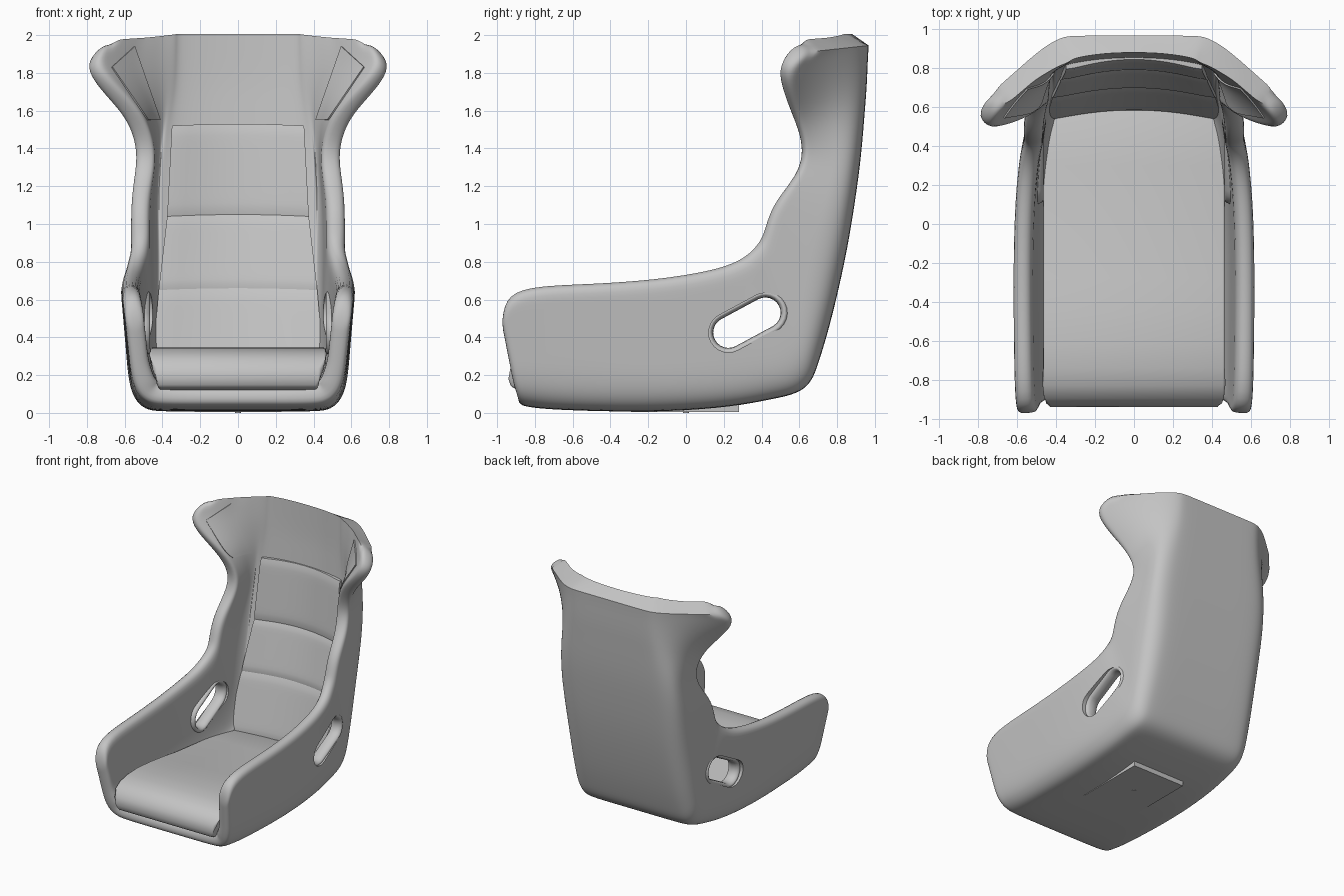
import bpy, bmesh, math
from mathutils import Vector

if "Cube" in bpy.data.objects:
    bpy.data.objects.remove(bpy.data.objects["Cube"], do_unlink=True)

GREY = (0.55, 0.55, 0.55, 1)
mat = bpy.data.materials.new("seat_grey")
mat.use_nodes = True
mat.diffuse_color = GREY
mat.node_tree.nodes["Principled BSDF"].inputs["Base Color"].default_value = GREY


def make(name, bm):
    bmesh.ops.recalc_face_normals(bm, faces=bm.faces)
    mesh = bpy.data.meshes.new(name)
    bm.to_mesh(mesh)
    bm.free()
    ob = bpy.data.objects.new(name, mesh)
    bpy.context.collection.objects.link(ob)
    mesh.materials.append(mat)
    return ob


def select(ob):
    bpy.ops.object.select_all(action='DESELECT')
    bpy.context.view_layer.objects.active = ob
    ob.select_set(True)


def apply(ob, kind, **settings):
    mod = ob.modifiers.new(kind.lower(), kind)
    for key, value in settings.items():
        setattr(mod, key, value)
    select(ob)
    bpy.ops.object.modifier_apply(modifier=mod.name)


def smooth(ob, degrees=40):
    select(ob)
    bpy.ops.object.shade_smooth_by_angle(angle=math.radians(degrees))


def skin(bm, rows, closed=False):
    """Quads between rows of vertices."""
    for a, b in zip(rows, rows[1:]):
        n = len(a)
        for j in range(n if closed else n - 1):
            k = (j + 1) % n
            bm.faces.new((a[j], a[k], b[k], b[j]))


def lerp_table(table, t):
    for (t0, *a), (t1, *b) in zip(table, table[1:]):
        if t <= t1:
            f = (t - t0) / (t1 - t0)
            return [p + (q - p) * f for p, q in zip(a, b)]
    return table[-1][1:]


# Shell stations: base y, z, rim y, z, flat half-width, corner x, rim x
STATIONS = [
    (-.9, .045, -.98, .46, .40, .545, .59), (-.83, .03, -.965, .60, .40, .55, .61),
    (-.72, .018, -.85, .67, .42, .555, .62), (-.45, .008, -.5, .68, .43, .56, .625),
    (-.1, .005, -.15, .705, .43, .57, .625), (.25, .032, .12, .75, .44, .56, .615),
    (.45, .072, .25, .79, .43, .55, .60), (.59, .1, .33, .835, .42, .54, .59),
    (.665, .16, .38, .885, .40, .53, .575), (.70, .26, .41, .935, .39, .53, .57),
    (.75, .42, .425, .99, .38, .53, .57), (.81, .66, .455, 1.08, .37, .53, .57),
    (.86, .90, .515, 1.17, .36, .53, .565), (.895, 1.12, .585, 1.26, .36, .53, .55),
    (.92, 1.3, .625, 1.36, .35, .52, .535), (.935, 1.45, .615, 1.46, .34, .5, .555),
    (.945, 1.58, .58, 1.56, .33, .47, .605), (.955, 1.7, .55, 1.66, .32, .44, .70),
    (.96, 1.8, .535, 1.76, .32, .42, .79), (.963, 1.88, .56, 1.84, .32, .41, .82),
    (.967, 1.945, .645, 1.91, .32, .40, .765)]
# Wall thickness from the middle outwards to the rim
THICK = [.085, .09, .115, .13, .13, .12, .11]


def section(by, bz, ry, rz, wf, wc, wr):
    """U section: flat base, rounded corner, wall up to the rim."""
    base, rim = Vector((0, by, bz)), Vector((0, ry, rz))
    sm = min(.35, .2 / (rim - base).length)
    xm = wc + (wr - wc) * sm
    half = [(wf * .5, 0)]
    for k in range(5):
        t = k / 4
        half.append(((1 - t) ** 2 * wf + 2 * t * (1 - t) * wc + t * t * xm, t * t * sm))
    for k in range(1, 6):
        t = k / 5
        half.append((xm + (wr - xm) * t, sm + (1 - sm) * t))
    full = [(-x, s) for x, s in reversed(half)] + [(0, 0)] + half
    return [base.lerp(rim, s) + Vector((x, 0, 0)) for x, s in full]


# Shell: outer skin, inner skin offset inward, rounded rim, crisp top
bm = bmesh.new()
outer = [[bm.verts.new(p) for p in section(*st)] for st in STATIONS]
skin(bm, outer)
bmesh.ops.recalc_face_normals(bm, faces=bm.faces)
bm.normal_update()
mid = len(outer[0]) // 2
inward = 1 if outer[4][mid].normal.z > 0 else -1


def thickness(i, j):
    k = abs(j - mid)
    t = THICK[k] if k < len(THICK) else .1
    return max(t, .1) if i < 8 else t


inner = [[bm.verts.new(v.co + v.normal * inward * thickness(i, j)) for j, v in enumerate(row)]
         for i, row in enumerate(outer)]
for j, v in enumerate(inner[-1]):
    v.co.z += .055 - .03 * (abs(j - mid) / mid) ** 2
skin(bm, inner)
for line in (0, -1):
    skin(bm, [outer[line], inner[line]])
    skin(bm, [[r[line] for r in outer], [r[line] for r in inner]])
crease = bm.edges.layers.float.new("crease_edge")
for row in (outer[-1], inner[-1]):
    for a, b in zip(row[1:-1], row[2:-1]):
        bm.edges.get((a, b))[crease] = 1
shell = make("shell", bm)
apply(shell, 'SUBSURF', levels=2)

# Belt slots through both side walls
ENDS = [Vector((0, .225, .425)), Vector((0, .42, .53))]
axis = (ENDS[1] - ENDS[0]).normalized()
side = Vector((0, -axis.z, axis.y))


def capsule(radius, x):
    pts = []
    for end, start in ((ENDS[1], -math.pi / 2), (ENDS[0], math.pi / 2)):
        for k in range(13):
            a = start + math.pi * k / 12
            pts.append(end + (axis * math.cos(a) + side * math.sin(a)) * radius + Vector((x, 0, 0)))
    return pts


bm = bmesh.new()
ends = [[bm.verts.new(p) for p in capsule(.105, x)] for x in (-1, 1)]
skin(bm, ends, closed=True)
for loop in ends:
    bm.faces.new(loop)
cutter = make("slot_cutter", bm)
cutter.hide_render = True
apply(shell, 'BOOLEAN', object=cutter, operation='DIFFERENCE', solver='EXACT')
bpy.data.objects.remove(cutter, do_unlink=True)
smooth(shell)

for name, s in (("left_slot_lip", 1), ("right_slot_lip", -1)):
    bm = bmesh.new()
    rings = []
    for k in range(13):
        a = 2 * math.pi * k / 12
        rings.append([bm.verts.new(p) for p in
                      capsule(.103 + .022 * math.cos(a), s * (.515 + .05 * math.sin(a)))])
    skin(bm, rings, closed=True)
    bmesh.ops.remove_doubles(bm, verts=bm.verts, dist=.0005)
    smooth(make(name, bm), 80)

# Seat cushion: side profile drawn across the width, narrower at the front
PROFILE = [(-.87, .12), (-.925, .135), (-.94, .18), (-.93, .235), (-.895, .285), (-.83, .322),
           (-.74, .34), (-.62, .345), (-.45, .332), (-.28, .31), (-.12, .285), (.3, .24),
           (.6, .21), (.6, .12)]
bm = bmesh.new()
cols = [[bm.verts.new((s * (.42 if z < .15 else .44 if y < -.9 else .47), y, z)) for y, z in PROFILE]
        for s in (-1, 1)]
skin(bm, cols, closed=True)
for loop in cols:
    bm.faces.new(loop)
cushion = make("seat_cushion", bm)
apply(cushion, 'BEVEL', width=.015, segments=3, limit_method='ANGLE', angle_limit=math.radians(50))
smooth(cushion)

# Back cushions: z, front y, half-width
BACK = [(.2, .575, .46), (.66, .69, .42), (1.05, .785, .375), (1.53, .835, .35)]
for name, lo, hi in (("lower_back_cushion", .2, .66), ("middle_back_cushion", .66, 1.05),
                     ("upper_back_cushion", 1.05, 1.53)):
    bm = bmesh.new()
    rows = []
    for i in range(17):
        v = i / 8 - 1
        z = lo + (hi - lo) * (v + 1) / 2
        y, w = lerp_table(BACK, z)
        rows.append([bm.verts.new((w * u, y - .06 * u * u + .01 * abs(v) ** 10 + .01 * abs(u) ** 10,
                                   z - .01 * u * u))
                     for u in (j / 8 - 1 for j in range(17))])
    skin(bm, rows)
    back = [[bm.verts.new(v.co + Vector((0, .08, 0))) for v in r] for r in rows]
    skin(bm, back)
    for line in (0, -1):
        skin(bm, [rows[line], back[line]])
        skin(bm, [[r[line] for r in rows], [r[line] for r in back]])
    smooth(make(name, bm))

# Thin pads laid on the inside of the head wings
for name, s in (("left_head_pad", 1), ("right_head_pad", -1)):
    a, b, c, d = (Vector((s * x, .3, z)) for x, z in ((.415, 1.55), (.48, 1.55), (.67, 1.83), (.55, 1.94)))
    bm = bmesh.new()
    skin(bm, [[bm.verts.new(a.lerp(b, u / 10).lerp(d.lerp(c, u / 10), v / 14)) for u in range(11)]
              for v in range(15)])
    pad = make(name, bm)
    apply(pad, 'SHRINKWRAP', target=shell, wrap_method='PROJECT', use_project_y=True,
          use_positive_direction=True, use_negative_direction=False)
    apply(pad, 'SOLIDIFY', thickness=.016, offset=0)
    smooth(pad)

# Mounting plate and bolt under the seat
bm = bmesh.new()
bmesh.ops.create_cube(bm, size=1)
for v in bm.verts:
    v.co = Vector((v.co.x * .46, v.co.y * .57 - .005, v.co.z * .046 + .027))
make("mounting_plate", bm)
bm = bmesh.new()
bmesh.ops.create_cone(bm, cap_ends=True, segments=16, radius1=.015, radius2=.015, depth=.02)
bmesh.ops.translate(bm, verts=bm.verts, vec=(0, 0, .01))
make("plate_bolt", bm)
